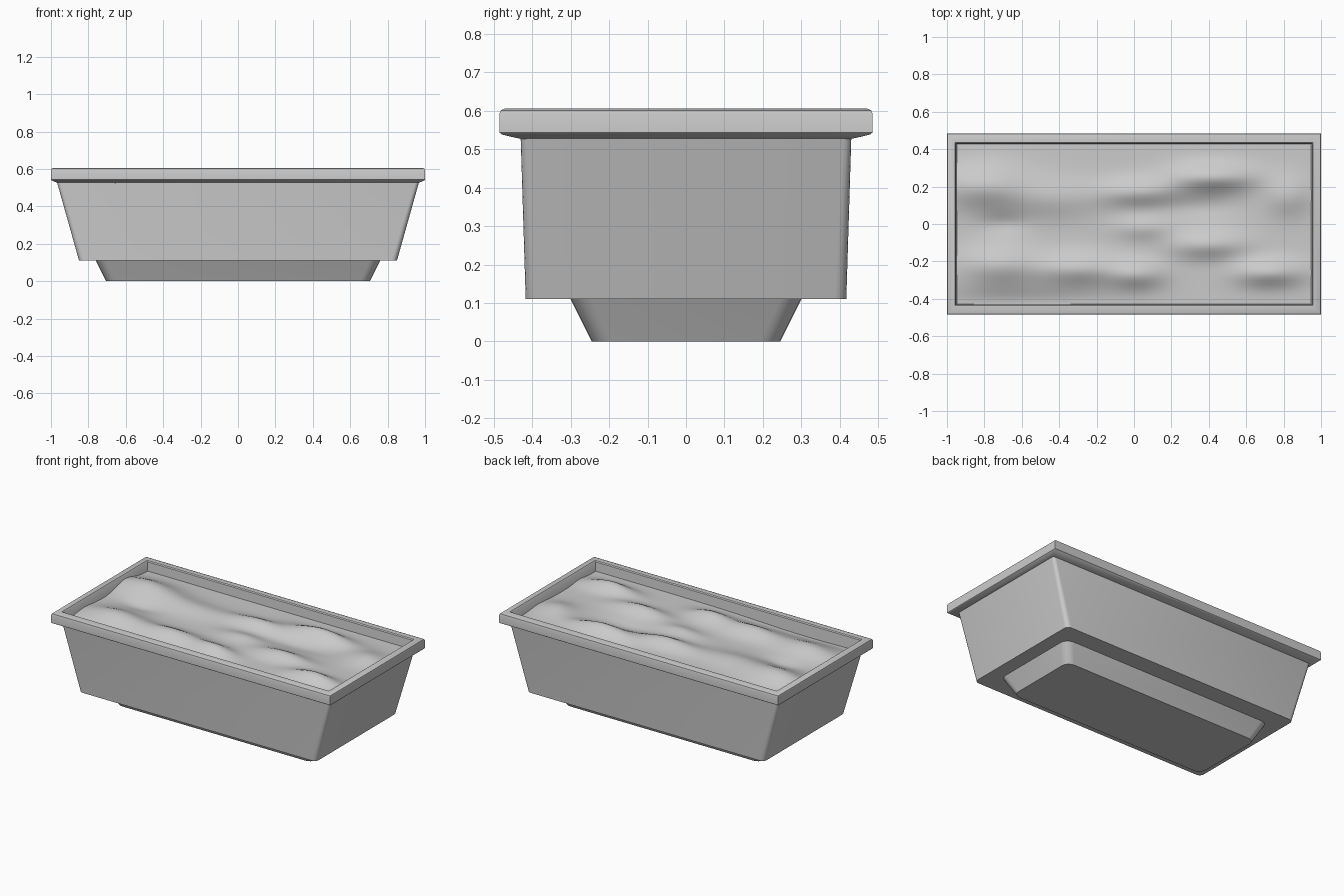
import bpy, bmesh, math

if "Cube" in bpy.data.objects:
    bpy.data.objects.remove(bpy.data.objects["Cube"])


def finish(name, bm, angle=35):
    bmesh.ops.recalc_face_normals(bm, faces=bm.faces)
    mesh = bpy.data.meshes.new(name)
    bm.to_mesh(mesh)
    bm.free()
    ob = bpy.data.objects.new(name, mesh)
    bpy.context.collection.objects.link(ob)
    bpy.ops.object.select_all(action='DESELECT')
    ob.select_set(True)
    bpy.context.view_layer.objects.active = ob
    bpy.ops.object.shade_smooth_by_angle(angle=math.radians(angle))
    return ob


def rounded_rect(hx, hy, r, seg):
    """Outline points of a rectangle with rounded corners."""
    pts = []
    for k, (sx, sy) in enumerate([(1, 1), (-1, 1), (-1, -1), (1, -1)]):
        for i in range(seg + 1):
            a = math.pi / 2 * (k + (i / seg if seg else 0.5))
            ox, oy = (r * math.cos(a), r * math.sin(a)) if seg else (r * sx, r * sy)
            pts.append((sx * (hx - r) + ox, sy * (hy - r) + oy))
    return pts


def loft(name, rings, seg=0, cap_start=False, cap_end=False):
    """Skin a stack of (half x, half y, z, corner radius) rings."""
    bm = bmesh.new()
    loops = [[bm.verts.new((x, y, z)) for x, y in rounded_rect(hx, hy, r, seg)]
             for hx, hy, z, r in rings]
    n = len(loops[0])
    for a, b in zip(loops, loops[1:]):
        for i in range(n):
            j = (i + 1) % n
            bm.faces.new((a[i], a[j], b[j], b[i]))
    if cap_start:
        bm.faces.new(loops[0][::-1])
    if cap_end:
        bm.faces.new(loops[-1])
    return finish(name, bm)


# Foot: tapered block under the trough
loft("foot", [(0.705, 0.245, 0.0, 0.05), (0.76, 0.30, 0.11, 0.055)],
     seg=5, cap_start=True)

# Trough body: sloping ends, nearly upright sides
loft("trough_body", [(0.85, 0.417, 0.11, 0.03), (0.968, 0.43, 0.53, 0.02)],
     seg=4, cap_start=True)

# Rim: mitred frame with eased edges and the inner wall
loft("rim", [(0.965, 0.428, 0.527, 0), (0.975, 0.440, 0.529, 0),
             (0.995, 0.478, 0.538, 0), (1.0, 0.485, 0.543, 0),
             (1.0, 0.485, 0.592, 0), (0.997, 0.482, 0.601, 0),
             (0.985, 0.470, 0.606, 0), (0.957, 0.437, 0.606, 0),
             (0.952, 0.432, 0.600, 0), (0.942, 0.424, 0.49, 0)])

# Soil: lumpy surface made of soft mounds (x, y, width x, width y, height)
MOUNDS = [(-0.80, 0.20, 0.22, 0.11, 0.060), (-0.45, 0.14, 0.25, 0.10, 0.030),
          (0.02, 0.17, 0.20, 0.07, 0.045), (0.42, 0.25, 0.22, 0.07, 0.060),
          (0.82, 0.15, 0.12, 0.10, 0.035), (-0.72, -0.22, 0.20, 0.10, 0.050),
          (-0.30, -0.24, 0.22, 0.08, 0.050), (0.02, -0.27, 0.14, 0.07, 0.045),
          (0.40, -0.11, 0.20, 0.07, 0.045), (0.72, -0.26, 0.18, 0.07, 0.055),
          (0.05, -0.02, 0.15, 0.06, 0.025), (-0.60, -0.42, 0.50, 0.06, -0.020),
          (0.35, 0.09, 0.20, 0.06, -0.015), (-0.70, 0.0, 0.12, 0.05, -0.015)]


def soil_height(x, y):
    return 0.542 + sum(h * math.exp(-((x - a) / wx) ** 2 - ((y - b) / wy) ** 2)
                       for a, b, wx, wy, h in MOUNDS)


bm = bmesh.new()
bmesh.ops.create_grid(bm, x_segments=80, y_segments=40, size=1)
for v in bm.verts:
    v.co.x *= 0.948
    v.co.y *= 0.43
    v.co.z = soil_height(v.co.x, v.co.y)
finish("soil", bm, 80)
